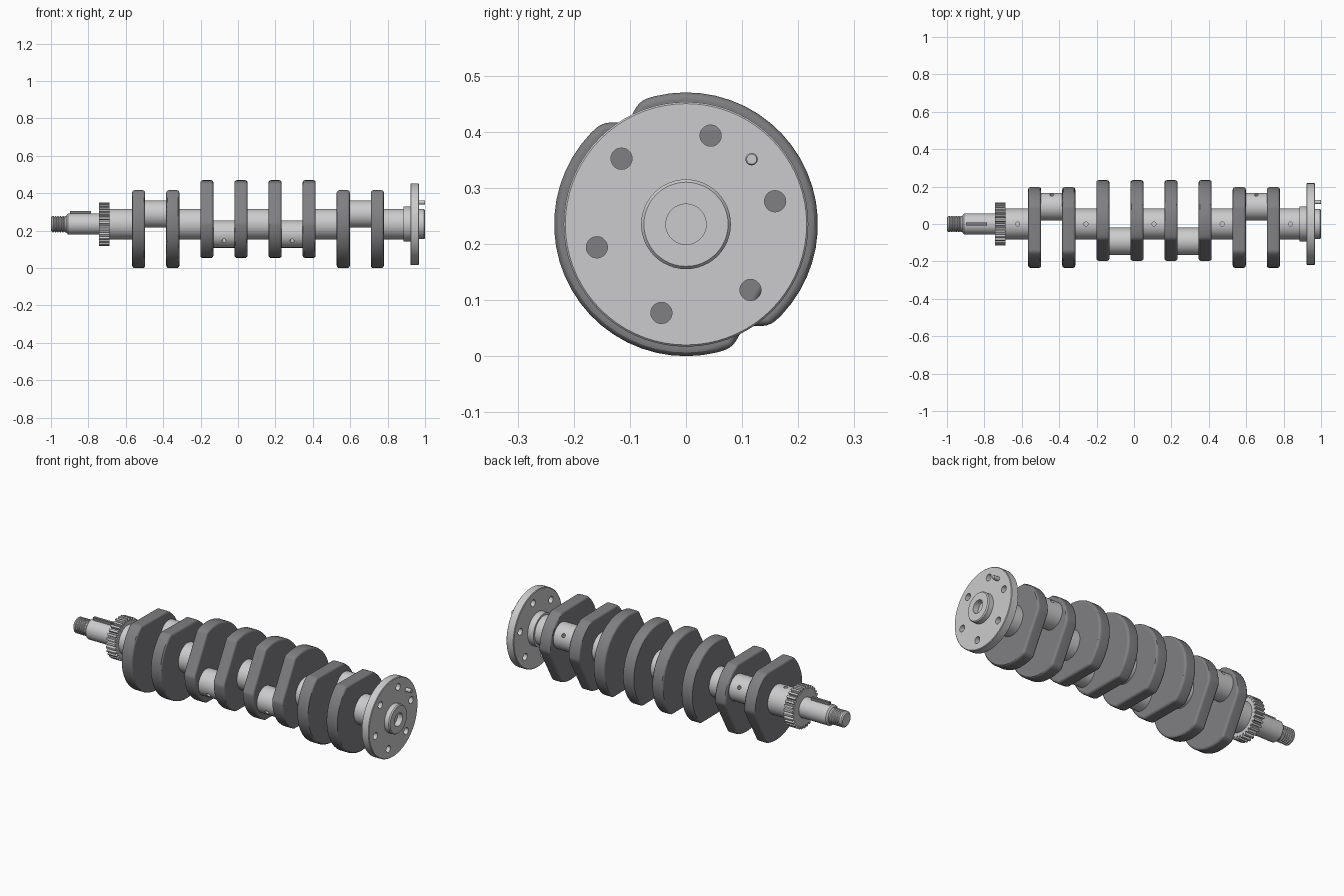
import bpy, bmesh, math
from mathutils import Matrix, Vector

if "Cube" in bpy.data.objects:
    bpy.data.objects.remove(bpy.data.objects["Cube"])

AXIS_Z = 0.235            # height of the shaft axis
PIN_R, THROW = 0.073, 0.107
TILT = math.radians(30)   # direction of the outer crank pins in the YZ plane


def material(name, rgb):
    m = bpy.data.materials.new(name)
    m.diffuse_color = (*rgb, 1)
    m.use_nodes = True
    m.node_tree.nodes["Principled BSDF"].inputs["Base Color"].default_value = m.diffuse_color
    return m


STEEL = material("light steel", (0.60, 0.60, 0.61))
CAST = material("dark cast grey", (0.215, 0.215, 0.225))


def finish(bm, name, mat, angle=30, weighted=False):
    bmesh.ops.recalc_face_normals(bm, faces=bm.faces[:])
    me = bpy.data.meshes.new(name)
    bm.to_mesh(me)
    bm.free()
    me.materials.append(mat)
    ob = bpy.data.objects.new(name, me)
    bpy.context.collection.objects.link(ob)
    bpy.ops.object.select_all(action='DESELECT')
    ob.select_set(True)
    bpy.context.view_layer.objects.active = ob
    bpy.ops.object.shade_smooth_by_angle(angle=math.radians(angle))
    if weighted:
        mod = ob.modifiers.new("face normals", 'WEIGHTED_NORMAL')
        mod.keep_sharp = True
    return ob


def lathe(name, profile, mat=STEEL, y=0, z=0, n=48):
    """Revolve (x, radius) points about the X direction, capping both ends."""
    bm = bmesh.new()
    rings = []
    for x, r in profile:
        rings.append([bm.verts.new((x, y + r * math.cos(2 * math.pi * i / n),
                                    AXIS_Z + z + r * math.sin(2 * math.pi * i / n)))
                      for i in range(n)])
    for a, b in zip(rings, rings[1:]):
        for i in range(n):
            j = (i + 1) % n
            bm.faces.new((a[i], a[j], b[j], b[i]))
    bm.faces.new(rings[0])
    bm.faces.new(rings[-1])
    return finish(bm, name, mat)


def slab(name, pts, x0, x1, mat, bevel=0.0, angle=30):
    """Extrude a (y, z) outline along X, rounding the rims if asked."""
    bm = bmesh.new()
    f = bm.faces.new([bm.verts.new((x0, y, AXIS_Z + z)) for y, z in pts])
    ext = bmesh.ops.extrude_face_region(bm, geom=[f])
    bmesh.ops.translate(bm, vec=(x1 - x0, 0, 0),
                        verts=[v for v in ext['geom'] if isinstance(v, bmesh.types.BMVert)])
    bmesh.ops.recalc_face_normals(bm, faces=bm.faces[:])
    if bevel:
        edges = [e for e in bm.edges if e.calc_face_angle(0) > math.radians(30)]
        bmesh.ops.bevel(bm, geom=edges, offset=bevel, segments=3, profile=0.5,
                        affect='EDGES', clamp_overlap=True)
    return finish(bm, name, mat, angle, weighted=bevel > 0)


def drill(ob, holes):
    """Cut round holes given as (centre, direction, radius, length)."""
    bm = bmesh.new()
    for c, d, r, length in holes:
        rot = Vector((0, 0, 1)).rotation_difference(Vector(d)).to_matrix().to_4x4()
        bmesh.ops.create_cone(bm, cap_ends=True, segments=20, radius1=r, radius2=r,
                              depth=length, matrix=Matrix.Translation(c) @ rot)
    cutter = finish(bm, "hole_cutter", STEEL)
    cutter.hide_render = True
    mod = ob.modifiers.new("holes", 'BOOLEAN')
    mod.operation, mod.solver, mod.object = 'DIFFERENCE', 'EXACT', cutter
    bpy.ops.object.select_all(action='DESELECT')
    ob.select_set(True)
    bpy.context.view_layer.objects.active = ob
    bpy.ops.object.modifier_apply(modifier=mod.name)
    bpy.data.objects.remove(cutter)
    bpy.ops.object.shade_smooth_by_angle(angle=math.radians(30))


# Counterweighted webs: wide arc opposite the pin, sides tapering to a smaller arc
def web_outline(turn):
    pts = []
    for r, mid, half, n in ((0.235, math.pi, 80.5, 24), (0.197, 0, 35, 12)):
        for i in range(n + 1):
            a = mid + math.radians(half) * (2 * i / n - 1) + turn
            pts.append((r * math.cos(a), r * math.sin(a)))
    return pts


PITCH, HALF = 0.1823, 0.035
web_x = [-0.531 + PITCH * i for i in range(8)]
signs = [1, 1, -1, -1, -1, -1, 1, 1]
for i, (x, s) in enumerate(zip(web_x, signs)):
    turn = TILT if s > 0 else TILT + math.pi
    slab(f"web_{i + 1}", web_outline(turn), x - HALF, x + HALF, CAST, bevel=0.013)

# Crank pins with a radial oil hole
for k in range(4):
    a, b = web_x[2 * k], web_x[2 * k + 1]
    s = signs[2 * k]
    d = Vector((0, s * math.cos(TILT), s * math.sin(TILT)))
    c = d * THROW
    pin = lathe(f"crank_pin_{k + 1}", [(a + 0.01, PIN_R), (b - 0.01, PIN_R)], y=c.y, z=c.z)
    centre = Vector(((a + b) / 2, c.y, AXIS_Z + c.z))
    drill(pin, [(centre + d * PIN_R, d, 0.011, 0.09)])

# Main journals with an oil hole on top
bounds = [(-0.69, web_x[0])] + [(web_x[i], web_x[i + 1]) for i in (1, 3, 5)] + [(web_x[7], 0.892)]
for k, (a, b) in enumerate(bounds):
    journal = lathe(f"main_journal_{k + 1}", [(a, 0.082), (b, 0.082)])
    hole_x = -0.622 + 2 * PITCH * k
    drill(journal, [((hole_x, 0, AXIS_Z + 0.082), (0, 0, 1), 0.011, 0.09)])

# Threaded tip and plain nose
thread = [(-1.0, 0.036), (-0.994, 0.043)]
for i in range(5):
    x = -0.990 + 0.013 * i
    thread += [(x, 0.044), (x + 0.004, 0.044), (x + 0.0065, 0.039), (x + 0.009, 0.039)]
thread += [(-0.925, 0.044), (-0.91, 0.044)]
lathe("threaded_tip", thread)
lathe("nose", [(-0.917, 0.047), (-0.909, 0.056), (-0.73, 0.056)])

# Key standing out of the nose
slab("nose_key", [(-0.008, 0.03), (0.008, 0.03), (0.008, 0.071), (-0.008, 0.071)],
     -0.898, -0.785, CAST)

# Timing gear
TEETH = 30
outline = []
for i in range(TEETH):
    for frac, r in ((0.0, 0.100), (0.28, 0.100), (0.42, 0.116), (0.86, 0.116)):
        a = 2 * math.pi * (i + frac) / TEETH
        outline.append((r * math.cos(a), r * math.sin(a)))
slab("timing_gear", outline, -0.742, -0.686, STEEL, angle=20)

# Rear collar, bolt flange and bored end boss
lathe("rear_collar", [(0.885, 0.093), (0.925, 0.093)])
flange = lathe("bolt_flange", [(0.921, 0.214), (0.924, 0.218), (0.964, 0.218), (0.967, 0.215)], n=72)
bolts = []
for k in range(6):
    a = math.radians(14.5 + 60 * k)
    bolts.append(((0.944, 0.164 * math.cos(a), AXIS_Z + 0.164 * math.sin(a)), (1, 0, 0), 0.019, 0.12))
drill(flange, bolts)
lathe("end_boss", [(0.965, 0.080), (0.994, 0.080), (1.0, 0.075), (1.0, 0.036), (0.968, 0.036)])

# Locating dowel on the flange
lathe("flange_dowel", [(0.95, 0.011), (0.997, 0.011), (1.0, 0.009)], y=0.117, z=0.116, n=20)
